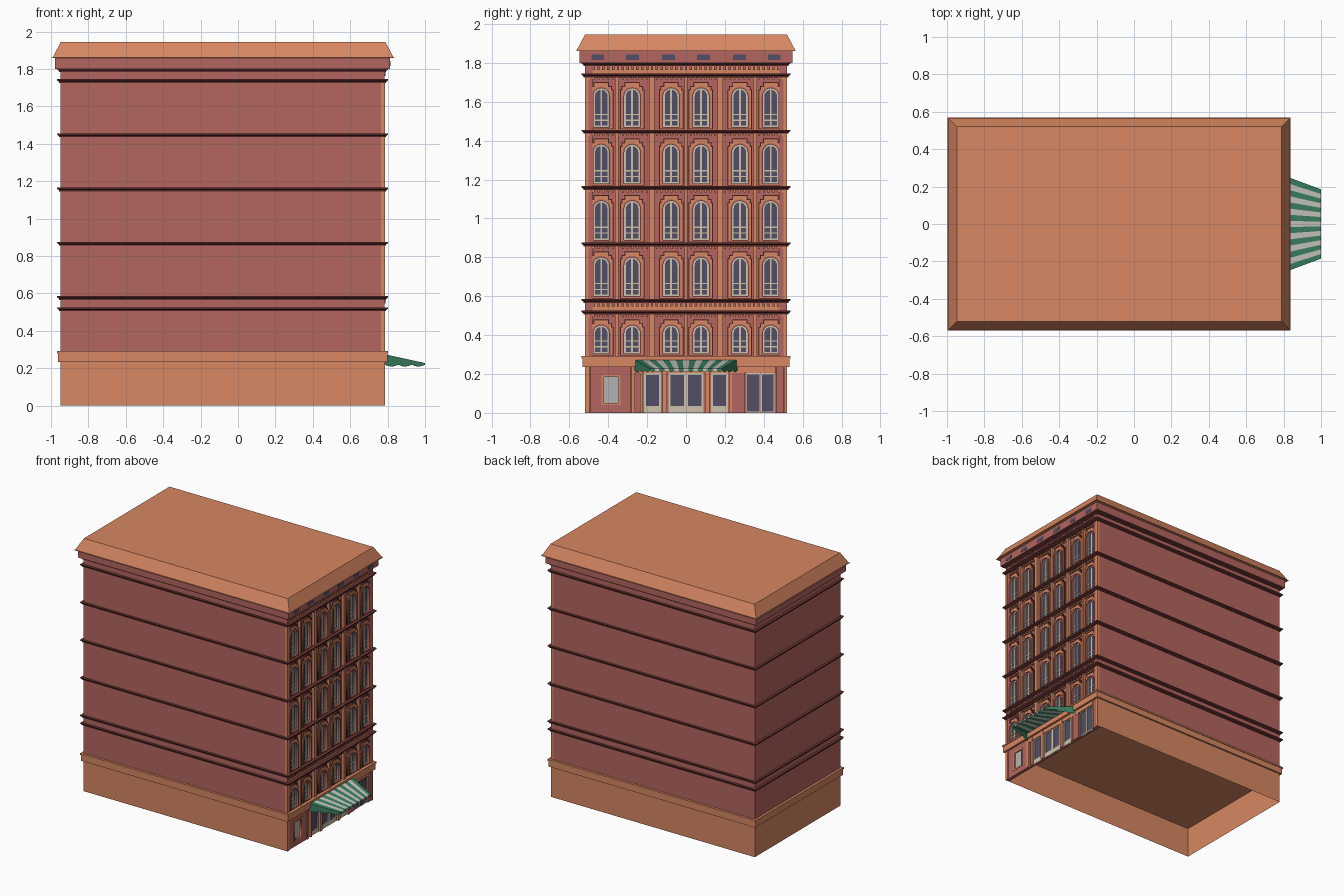
import bpy, math
from mathutils import Matrix

if "Cube" in bpy.data.objects:
    bpy.data.objects.remove(bpy.data.objects["Cube"])


def mat(name, r, g, b):
    m = bpy.data.materials.new(name)
    m.diffuse_color = [(c / 255) ** 2.2 for c in (r, g, b)] + [1]
    m.use_nodes = True
    m.node_tree.nodes["Principled BSDF"].inputs["Base Color"].default_value = m.diffuse_color
    return m


ORANGE = mat("terracotta", 214, 134, 98)
BRICK = mat("brick", 178, 102, 96)
DARK = mat("dark_moulding", 112, 58, 56)
GLASS = mat("glass", 84, 80, 102)
CREAM = mat("cream", 205, 190, 168)
PALE = mat("pale_pane", 180, 178, 176)
GREEN = mat("awning_green", 62, 128, 98)
WHITE = mat("awning_white", 200, 198, 192)

X0, X1, Y = -0.95, 0.785, 0.52      # footprint
WALL = 0.765                        # plane of the street facade


def mesh(name, verts, faces, mats, idx=None):
    me = bpy.data.meshes.new(name)
    me.from_pydata(verts, [], faces)
    for m in mats:
        me.materials.append(m)
    if idx:
        me.polygons.foreach_set("material_index", idx)
    ob = bpy.data.objects.new(name, me)
    bpy.context.collection.objects.link(ob)
    return ob


def stack(name, levels, m, x1=X1):
    """Rectangular rings (offset, z) lofted upward and capped."""
    v, f = [], []
    for o, z in levels:
        v += [(X0 - o, -Y - o, z), (x1 + o, -Y - o, z), (x1 + o, Y + o, z), (X0 - o, Y + o, z)]
    for k in range(0, 4 * (len(levels) - 1), 4):
        for i in range(4):
            j = (i + 1) % 4
            f.append((k + i, k + j, k + 4 + j, k + 4 + i))
    n = len(v)
    f += [(3, 2, 1, 0), (n - 4, n - 3, n - 2, n - 1)]
    return mesh(name, v, f, [m])


def boxes(name, items, m):
    """Many boxes (x0, x1, y0, y1, z0, z1) in one mesh."""
    v, f = [], []
    for a, b, c, d, e, g in items:
        k = len(v)
        v += [(x, y, z) for x in (a, b) for y in (c, d) for z in (e, g)]
        f += [tuple(k + i for i in q) for q in
              ((0, 1, 3, 2), (4, 6, 7, 5), (0, 4, 5, 1), (2, 3, 7, 6), (0, 2, 6, 4), (1, 5, 7, 3))]
    return mesh(name, v, f, [m])


def plate(name, outlines, xa, xb, m):
    """Flat outlines in (y, z), nested ones are holes, extruded along x."""
    cu = bpy.data.curves.new(name, 'CURVE')
    cu.dimensions, cu.fill_mode, cu.extrude = '2D', 'BOTH', (xb - xa) / 2
    for pts in outlines:
        s = cu.splines.new('POLY')
        s.points.add(len(pts) - 1)
        for p, (y, z) in zip(s.points, pts):
            p.co = (y, z, 0, 1)
        s.use_cyclic_u = True
    tmp = bpy.data.objects.new(name + "_tmp", cu)
    me = bpy.data.meshes.new_from_object(tmp)
    bpy.data.objects.remove(tmp)
    me.transform(Matrix(((0, 0, 1, (xa + xb) / 2), (1, 0, 0, 0), (0, 1, 0, 0), (0, 0, 0, 1))))
    me.materials.clear()
    me.materials.append(m)
    bpy.context.collection.objects.link(bpy.data.objects.new(name, me))


def arch(y, z0, top, r, n=10):
    c = top - r
    return [(y - r, z0), (y + r, z0)] + [
        (y + r * math.cos(math.pi * i / n), c + r * math.sin(math.pi * i / n)) for i in range(n + 1)]


def stepped(y, z0, top, g=0.0):
    half = [(.058 + g, z0), (.058 + g, top - .012 + g), (.050 + g, top - .012 + g),
            (.050 + g, top + .006 + g), (.034 + g, top + .006 + g), (.034 + g, top + .026 + g)]
    return [(y + a, z) for a, z in half] + [(y - a, z) for a, z in reversed(half)]


# Main masses: open-bottomed base walls, band, brick body, frieze, roof
mesh("base_walls",
     [(x, y, z) for x, y in ((X1, -Y), (X0, -Y), (X0, Y), (X1, Y)) for z in (0, .24)],
     [(2, 0, 1, 3), (4, 2, 3, 5), (6, 4, 5, 7)], [ORANGE])
stack("base_band", [(.0, .235), (.013, .235), (.013, .28), (.018, .28), (.018, .292), (.0, .292)], ORANGE)
mesh("brick_body",
     [(x, y, z) for x, y in ((WALL, -Y), (X0, -Y), (X0, Y), (WALL, Y)) for z in (.29, 1.81)],
     [(2, 0, 1, 3), (4, 2, 3, 5), (6, 4, 5, 7), (0, 6, 7, 1)], [BRICK])
boxes("facade_corner_returns", [(WALL, X1 - .001, s * .5 - .02, s * .5 + .02, .29, 1.81) for s in (-1, 1)], BRICK)
stack("frieze", [(.012, 1.80), (.028, 1.80), (.028, 1.862)], BRICK)
stack("roof", [(.05, 1.86), (.044, 1.862), (.0, 1.945)], ORANGE).data.transform(Matrix.Translation((.003, 0, 0)))

# Moulded cornice at each floor
for i, z in enumerate((.51, .57, .86, 1.15, 1.44, 1.73, 1.788)):
    stack(f"cornice_{i + 1}", [(.0, z - .004), (.006, z - .004), (.008, z + .003), (.016, z + .008), (.018, z + .016), (.0, z + .016)], DARK)

# Arched windows
bays = [s * y for y in (.077, .277, .436) for s in (-1, 1)]
floors = [(.305, .45)] + [(b + .015, b + .215) for b in (.585, .875, 1.165, 1.455)]
wins = [(y, a, b) for a, b in floors for y in bays]
plate("window_glass", [arch(y, a, b, .038) for y, a, b in wins], WALL, WALL + .003, GLASS)
plate("window_frames", [o for y, a, b in wins for o in (arch(y, a, b, .041), arch(y, a + .008, b - .008, .032))],
      WALL, WALL + .009, CREAM)
bars = []
for y, a, b in wins:
    bars.append((WALL, WALL + .007, y - .005, y + .005, a, b - .004))
    for h in (.035, .065):
        bars.append((WALL, WALL + .006, y - .036, y + .036, a + h - .003, a + h + .003))
boxes("window_bars", bars, CREAM)
plate("window_arch_trim", [o for y, a, b in wins for o in (arch(y, a - .006, b + .008, .049), arch(y, a, b, .041))],
      WALL, WALL + .022, BRICK)
plate("window_surrounds", [o for y, a, b in wins for o in (stepped(y, a - .01, b), arch(y, a - .006, b + .008, .049))],
      WALL, WALL + .018, ORANGE)
plate("window_surround_edges", [o for y, a, b in wins for o in (stepped(y, a - .011, b, .005), stepped(y, a - .01, b))],
      WALL, WALL + .014, DARK)

# Pilasters and small brackets under the cornices
pil = []
for z0, z1 in ((.29, .51), (.585, .86), (.875, 1.15), (1.165, 1.44), (1.455, 1.73)):
    for y, w in ((0, .008), (.177, .014), (.357, .009), (.511, .0095)):
        for s in ((-1, 1) if y else (1,)):
            pil.append((WALL, .786, s * y - w, s * y + w, z0, z1))
boxes("pilasters", pil, ORANGE)
boxes("frieze_strips", [(WALL, .779, -Y, Y, z, z + .045) for z in (.525, 1.745)], ORANGE)
boxes("dentils", [(WALL, .788, y - .006, y + .006, z, z + .022)
                  for z in (.546, 1.764) for y in [-.5 + i / 40 for i in range(41)]], BRICK)
boxes("floor_dentils", [(WALL, .785, y - .005, y + .005, z - .016, z - .002)
                        for z in (.51, .86, 1.15, 1.44, 1.73) for y in [-.5 + i / 40 for i in range(41)]], ORANGE)
boxes("frieze_vents", [(.80, .815, s * y - .033, s * y + .033, 1.815, 1.842)
                       for y in (.09, .275, .454) for s in (-1, 1)], GLASS)

# Street level: wall with openings, doors, shop windows
def rect(y0, y1, z0, z1):
    return [(y0, z0), (y1, z0), (y1, z1), (y0, z1)]


doors = [(-.215, -.128), (-.09, -.001), (.001, .09), (.128, .215)]
shop = [(.31, .383), (.385, .455)]
boxes("street_wall", [(.755, .768, -.519, .519, 0, .24)], BRICK)
boxes("street_panels", [(.76, .781, a, b, 0, .24) for a, b in ((-.495, -.43), (-.34, -.285), (.235, .30), (.463, .502))]
      + [(.76, .781, -.43, -.34, 0, .045), (.76, .781, -.43, -.34, .192, .24)], BRICK)
boxes("street_piers", [(.76, .786, a, b, 0, .24) for a, b in
                       ((-.52, -.497), (-.28, -.262), (-.237, -.222), (-.122, -.097),
                        (.097, .122), (.22, .237), (.504, .52))], ORANGE)
boxes("street_lintel", [(.76, .782, -.262, .46, .204, .24)], ORANGE)
boxes("display_pane", [(.76, .772, -.43, -.34, .045, .192)], PALE)
plate("display_frame", [rect(-.434, -.336, .041, .196), rect(-.423, -.347, .052, .185)], .765, .783, ORANGE)
plate("door_frames", [o for a, b in doors for o in (rect(a, b, 0, .204), rect(a + .01, b - .01, .036, .195))]
      + [o for a, b in shop for o in (rect(a, b, 0, .204), rect(a + .005, b - .005, .008, .198))], .765, .775, CREAM)
boxes("door_glass", [(.76, .770, a + .005, b - .005, .03, .2) for a, b in doors]
      + [(.76, .770, a + .003, b - .003, .004, .2) for a, b in shop], GLASS)

# Striped awning with scalloped valance
N, v, f, idx = 15, [], [], []


def face(pts, k):
    f.append(tuple(range(len(v), len(v) + len(pts))))
    v.extend(pts)
    idx.append(k)


def slope(t, u):
    """t: wall to front 0..1, u: across -1..1"""
    return (X1 + (1 - X1) * t, u * (.265 - .08 * t), .275 - .047 * t)


def scallop(p, q, k):
    drop = [(p[0] + (q[0] - p[0]) * s, p[1] + (q[1] - p[1]) * s, .219 - .010 * math.sin(math.pi * s))
            for s in (1, .75, .5, .25, 0)]
    face([p, q] + drop, k)


for i in range(N):
    a, b = -1 + 2 * i / N, -1 + 2 * (i + 1) / N
    face([slope(0, a), slope(1, a), slope(1, b), slope(0, b)], i % 2)
    scallop(slope(1, a), slope(1, b), i % 2)
for j in range(3):
    scallop(slope(j / 3, -1), slope((j + 1) / 3, -1), 0)
    scallop(slope((j + 1) / 3, 1), slope(j / 3, 1), 0)
mesh("awning", v, f, [GREEN, WHITE], idx)
